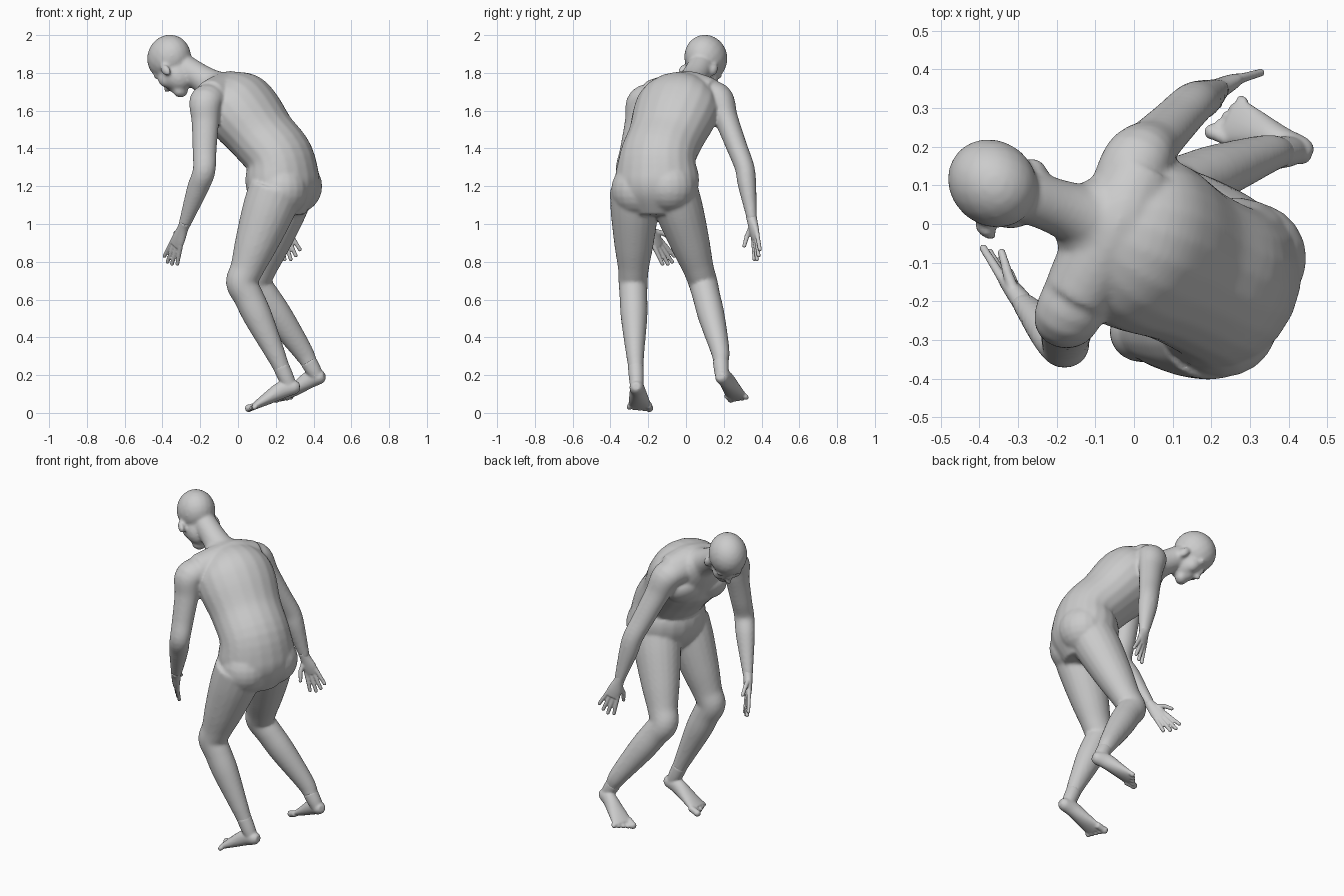
import bpy
import bmesh
import math
from mathutils import Vector, Matrix

if "Cube" in bpy.data.objects:
    bpy.data.objects.remove(bpy.data.objects["Cube"], do_unlink=True)

GREY = (0.6, 0.6, 0.6, 1)
skin = bpy.data.materials.new("plain grey")
skin.use_nodes = True
skin.diffuse_color = GREY
for node in skin.node_tree.nodes:
    if node.type == 'BSDF_PRINCIPLED':
        node.inputs["Base Color"].default_value = GREY


def catmull(before, start, end, after, t):
    """Value between start and end on a smooth curve."""
    bend = 2 * before - 5 * start + 4 * end - after
    twist = 3 * start - 3 * end + after - before
    return start + (t * (end - before) + t * t * bend + t * t * t * twist) / 2


def limb(bm, rings, side, steps=5, segments=20):
    """Closed elliptical tube through rings of (centre, radius along side, other radius)."""
    keys = [Vector((*centre, wide, deep)) for centre, wide, deep in rings]
    keys = [keys[0], *keys, keys[-1]]
    path = []
    for group in zip(keys, keys[1:], keys[2:], keys[3:]):
        path += [catmull(*group, s / steps) for s in range(steps)]
    path.append(keys[-1])
    centres = [Vector(p[:3]) for p in path]
    loops = []
    for i, (centre, p) in enumerate(zip(centres, path)):
        along = (centres[min(i + 1, len(path) - 1)] - centres[max(i - 1, 0)]).normalized()
        depth = along.cross(Vector(side)).normalized()
        across = depth.cross(along)
        angles = [math.tau * k / segments for k in range(segments)]
        loops.append([bm.verts.new(centre + across * p[3] * math.cos(a)
                                   + depth * p[4] * math.sin(a)) for a in angles])
    for low, high in zip(loops, loops[1:]):
        for k in range(segments):
            bm.faces.new((low[k - 1], low[k], high[k], high[k - 1]))
    bm.faces.new(loops[0])
    bm.faces.new(loops[-1])


def chain(bm, joints, profile, side, depth):
    """Limb along straight bones; the profile gives (bone number and fraction, radius)."""
    points = [Vector(j) for j in joints]
    rings = []
    for place, radius in profile:
        bone = min(int(place), len(points) - 2)
        rings.append((points[bone].lerp(points[bone + 1], place - bone), radius, radius * depth))
    limb(bm, rings, side)


def ball(bm, centre, radii, axes=None):
    """Ellipsoid, optionally turned to three axes."""
    turn = Matrix(axes).transposed().to_4x4() if axes else Matrix()
    place = Matrix.Translation(centre) @ turn @ Matrix.Diagonal((*radii, 1))
    bmesh.ops.create_uvsphere(bm, u_segments=20, v_segments=12, radius=1, matrix=place)


def fuse(name, bm, voxel, rounds):
    """Blend overlapping parts into one smooth skin."""
    bmesh.ops.recalc_face_normals(bm, faces=bm.faces)
    mesh = bpy.data.meshes.new(name)
    bm.to_mesh(mesh)
    bm.free()
    mesh.materials.append(skin)
    obj = bpy.data.objects.new(name, mesh)
    bpy.context.collection.objects.link(obj)
    remesh = obj.modifiers.new("blend", 'REMESH')
    remesh.mode = 'VOXEL'
    remesh.voxel_size = voxel
    remesh.use_smooth_shade = True
    smooth = obj.modifiers.new("soften", 'SMOOTH')
    smooth.iterations = rounds


# Torso, leaning forward and twisted to its right
body = bmesh.new()
ACROSS = Vector((0.4, 0.9, 0.1)).normalized()
FORE = (1, 0, 0)
SPINE = [(0.26, -0.16, 1.04), (0.22, -0.15, 1.35), (0, -0.04, 1.63), (-0.16, 0.03, 1.75)]
chain(body, SPINE, [(0, 0.11), (0.3, 0.2), (0.6, 0.23), (1, 0.21), (1.4, 0.21), (1.8, 0.23),
                    (2.1, 0.22), (2.6, 0.15), (3, 0.08)], ACROSS, 0.83)

# Shoulder girdle
chain(body, [(-0.15, -0.19, 1.67), (-0.04, 0, 1.7), (0.02, 0.14, 1.68)],
      [(0, 0.09), (0.5, 0.105), (1, 0.11), (1.5, 0.105), (2, 0.09)], FORE, 1)

# Buttocks and chest muscles
CHEST = Vector((-0.65, 0.3, -0.7)).normalized()
for s in (-1, 1):
    ball(body, Vector((0.265, -0.17, 1.19)) + ACROSS * s * 0.09, [0.145] * 3)
    ball(body, Vector((-0.01, -0.03, 1.61)) + CHEST * 0.09 + ACROSS * s * 0.08,
         (0.11, 0.07, 0.1), (ACROSS, CHEST, ACROSS.cross(CHEST)))

# Head, turned to the right and looking down
FACE = Vector((-0.49, 0.41, -0.77)).normalized()
EAR = Vector((0.64, 0.77, 0)).normalized()
CROWN = EAR.cross(FACE)
SKULL = Vector((-0.365, 0.105, 1.88))
chain(body, [SPINE[-2], SPINE[-1], SKULL], [(0.5, 0.12), (0.9, 0.085), (1.2, 0.072), (1.6, 0.07)],
      ACROSS, 1)


def feature(side, forward, up, *radii):
    ball(body, SKULL + EAR * side + FACE * forward + CROWN * up, radii, (EAR, FACE, CROWN))


feature(0, 0, 0, 0.11, 0.126, 0.118)                # skull
feature(0, 0.04, -0.085, 0.085, 0.085, 0.11)        # jaw
feature(0, 0.085, -0.17, 0.045, 0.036, 0.038)       # chin
feature(0, 0.13, -0.095, 0.018, 0.025, 0.02)        # nose tip
feature(0, 0.12, -0.065, 0.014, 0.02, 0.035)        # nose bridge
feature(0, 0.1, -0.13, 0.04, 0.025, 0.03)           # mouth
for s in (-1, 1):
    feature(s * 0.04, 0.1, -0.03, 0.035, 0.02, 0.016)    # brow
    feature(s * 0.045, 0.075, -0.085, 0.04, 0.045, 0.05) # cheek
    feature(s * 0.105, 0.01, -0.09, 0.018, 0.026, 0.038) # ear

# Arms and legs share one profile each
LEFT_WRIST, RIGHT_WRIST = (-0.29, -0.2, 0.98), (0.22, 0.35, 1.02)
ARM = [(0.5, 0.09), (1, 0.088), (1.3, 0.073), (1.7, 0.064), (2, 0.06),
       (2.3, 0.057), (2.7, 0.042), (3, 0.03)]
LEG = [(0, 0.145), (0.25, 0.137), (0.6, 0.112), (0.85, 0.089), (1, 0.084),
       (1.2, 0.08), (1.5, 0.077), (2, 0.055), (2.5, 0.043), (3, 0.038)]
COLLAR = (-0.07, -0.03, 1.69)
LEFT_SHIN, LEFT_ANKLE = (0.19, -0.27, 0.33), (0.28, -0.26, 0.13)
RIGHT_SHIN, RIGHT_ANKLE = (0.34, 0.18, 0.33), (0.42, 0.19, 0.19)
chain(body, [COLLAR, (-0.17, -0.235, 1.65), (-0.18, -0.32, 1.28), LEFT_WRIST], ARM, FORE, 0.87)
chain(body, [COLLAR, (0.01, 0.17, 1.67), (0.15, 0.31, 1.3), RIGHT_WRIST], ARM, FORE, 0.87)
chain(body, [(0.2, -0.27, 1.18), (0.02, -0.28, 0.69), LEFT_SHIN, LEFT_ANKLE], LEG, FORE, 0.92)
chain(body, [(0.26, -0.07, 1.18), (0.09, 0.09, 0.69), RIGHT_SHIN, RIGHT_ANKLE], LEG, FORE, 0.92)
fuse("body", body, 0.009, 8)


def hand(name, wrist, tip, thumb_side, palm_sign):
    """Flat palm with four spread fingers and a thumb."""
    bm = bmesh.new()
    wrist, reach = Vector(wrist), Vector(tip) - Vector(wrist)
    side = (Vector(thumb_side) - Vector(thumb_side).project(reach)).normalized()
    palm = reach.cross(side).normalized() * palm_sign

    def at(along, across, inward=0):
        return wrist + reach * along + side * across + palm * inward

    def digit(a, b, r):
        limb(bm, [(a, r, r), (b, r * 0.8, r * 0.8)], palm, 4, 10)
        ball(bm, b, [r * 0.85] * 3)

    limb(bm, [(at(-0.15, 0), 0.03, 0.03), (at(0, 0), 0.03, 0.027),
              (at(0.3, 0), 0.042, 0.022), (at(0.5, 0), 0.04, 0.016)], side)
    for i, length in enumerate((0.94, 1, 0.96, 0.86)):
        spread = 1.5 - i
        digit(at(0.4, spread * 0.02), at(length, spread * 0.033, 0.01), 0.013)
    digit(at(0.12, 0.015), at(0.32, 0.05, 0.025), 0.016)
    digit(at(0.3, 0.048, 0.024), at(0.54, 0.065, 0.045), 0.013)
    fuse(name, bm, 0.005, 2)


hand("left_hand", LEFT_WRIST, (-0.37, -0.09, 0.79), (-1, 1, 0), 1)
hand("right_hand", RIGHT_WRIST, (0.29, 0.39, 0.82), (-0.8, -0.3, -0.3), -1)


def foot(name, heel, tip, inner, shin, ankle):
    """Foot along a sole line from heel to toe tip; inner is the big toe side."""
    bm = bmesh.new()
    heel, sole = Vector(heel), Vector(tip) - Vector(heel)
    side = (Vector(inner) - Vector(inner).project(sole)).normalized()
    up = sole.cross(side).normalized()
    up *= math.copysign(1, up.z)

    def at(along, height, across=0):
        return heel + sole * along + up * height + side * across

    chain(bm, [shin, ankle], [(0.4, 0.044), (0.7, 0.042), (1, 0.036)], FORE, 0.95)
    limb(bm, [(at(0.02, 0.035), 0.02, 0.02), (at(0.1, 0.04), 0.036, 0.037),
              (at(0.3, 0.05), 0.04, 0.046), (at(0.6, 0.033), 0.053, 0.033),
              (at(0.85, 0.018), 0.064, 0.017)], side)
    for i in range(5):
        r = 0.013 if i else 0.019
        across = 0.048 - i * 0.026
        start, end = at(0.78, 0.018, across), at(0.95 - 0.03 * i, r, across)
        limb(bm, [(start, r, r), (end, r, r)], side, 4, 12)
        ball(bm, end, [r * 1.1] * 3)
    fuse(name, bm, 0.006, 5)


foot("left_foot", (0.345, -0.265, 0.11), (0.045, -0.24, 0), (0, 1, 0), LEFT_SHIN, LEFT_ANKLE)
foot("right_foot", (0.475, 0.17, 0.165), (0.215, 0.285, 0.05), (-0.4, -0.9, 0),
     RIGHT_SHIN, RIGHT_ANKLE)
